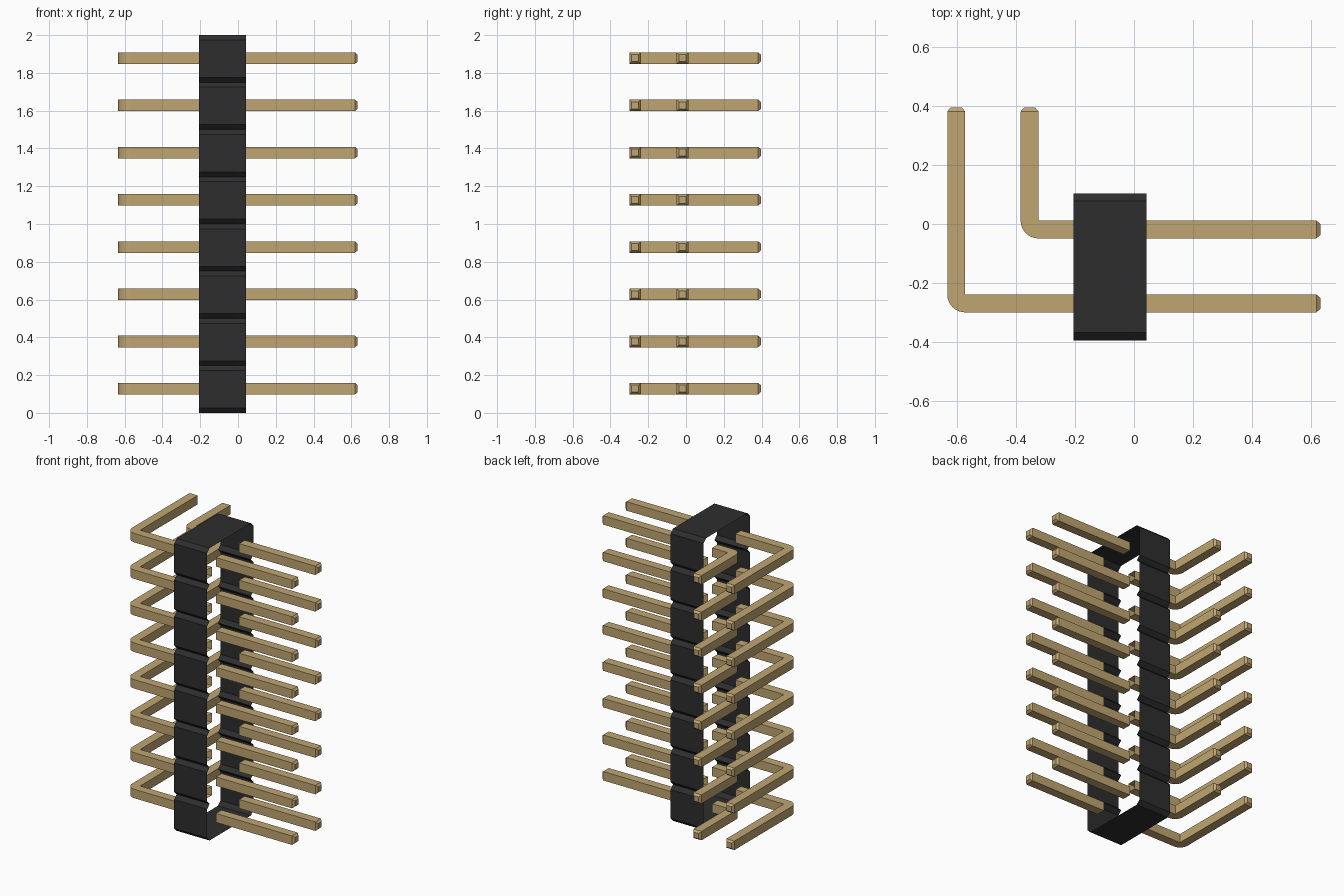
import bpy, bmesh, math
from mathutils import Vector

if "Cube" in bpy.data.objects:
    bpy.data.objects.remove(bpy.data.objects["Cube"])


def material(name, rgb):
    m = bpy.data.materials.new(name)
    m.use_nodes = True
    m.diffuse_color = (*rgb, 1)
    m.node_tree.nodes["Principled BSDF"].inputs["Base Color"].default_value = (*rgb, 1)
    return m


black = material("black plastic", (0.027, 0.027, 0.027))
gold = material("gold metal", (0.53, 0.38, 0.17))

ROWS, PITCH = 8, 0.25
X0, X1 = -0.206, 0.043        # housing sides
Y0, Y1 = -0.395, 0.104        # housing front and back
CH = 0.026                    # housing chamfer
W = 0.061                     # pin thickness
TIP, INSET = 0.014, 0.012     # pin tip taper
Z_PIN = 0.128                 # height of lowest row


def add_object(name, bm, mat):
    mesh = bpy.data.meshes.new(name)
    bm.to_mesh(mesh)
    bm.free()
    mesh.materials.append(mat)
    ob = bpy.data.objects.new(name, mesh)
    bpy.context.collection.objects.link(ob)
    return ob


# Housing: thin open sleeve with a V notch between neighbouring rows
front, back = [], []
for i in range(ROWS):
    a, b = i * PITCH, (i + 1) * PITCH
    for side, y, inward in ((front, Y0, CH), (back, Y1, -CH)):
        side += [(y + inward, a), (y, a + CH), (y, b - CH)]
front.append((Y0 + CH, ROWS * PITCH))
back.append((Y1 - CH, ROWS * PITCH))
loop = front + back[::-1]

bm = bmesh.new()
left = [bm.verts.new((X1, y, z)) for y, z in loop]
right = [bm.verts.new((X0, y, z)) for y, z in loop]
for i in range(len(loop)):
    j = (i + 1) % len(loop)
    bm.faces.new((left[i], right[i], right[j], left[j]))
bmesh.ops.recalc_face_normals(bm, faces=bm.faces[:])
add_object("housing", bm, black)


def pin_column(name, outline, tip_dir, root_dir):
    """Extrude a flat outline, taper its tip, open its root, repeat per row."""
    bm = bmesh.new()
    base = bm.faces.new([bm.verts.new((x, y, Z_PIN - W / 2)) for x, y in outline])
    ext = bmesh.ops.extrude_face_region(bm, geom=[base], use_keep_orig=True)
    top = [v for v in ext["geom"] if isinstance(v, bmesh.types.BMVert)]
    bmesh.ops.translate(bm, verts=top, vec=(0, 0, W))
    bmesh.ops.recalc_face_normals(bm, faces=bm.faces[:])

    def end_face(direction):
        d = Vector(direction)
        hits = [f for f in bm.faces if f.normal.dot(d) > 0.999]
        return max(hits, key=lambda f: f.calc_center_median().dot(d))

    bmesh.ops.delete(bm, geom=[end_face(root_dir)], context="FACES_ONLY")
    tip = end_face(tip_dir)
    bmesh.ops.inset_region(bm, faces=[tip], thickness=INSET, depth=0,
                           use_boundary=True, use_even_offset=True)
    bmesh.ops.translate(bm, verts=tip.verts[:], vec=Vector(tip_dir) * TIP)
    ob = add_object(name, bm, gold)
    arr = ob.modifiers.new("rows", "ARRAY")
    arr.count = ROWS
    arr.use_relative_offset = False
    arr.use_constant_offset = True
    arr.constant_offset_displace = (0, 0, PITCH)


for label, y, x in (("front", -0.300, -0.634), ("back", -0.049, -0.385)):
    # Straight contact pins
    end = 0.633 - TIP
    pin_column(f"{label}_contact_pins",
               [(X1, y), (end, y), (end, y + W), (X1, y + W)],
               (1, 0, 0), (-1, 0, 0))

    # Bent legs: rounded outside corner, sharp inside corner
    end = 0.396 - TIP
    arc = [(x + W - W * math.sin(t), y + W - W * math.cos(t))
           for t in (math.pi / 2 * k / 8 for k in range(9))]
    pin_column(f"{label}_bent_legs",
               [(X0, y)] + arc + [(x, end), (x + W, end), (x + W, y + W), (X0, y + W)],
               (0, 1, 0), (1, 0, 0))
